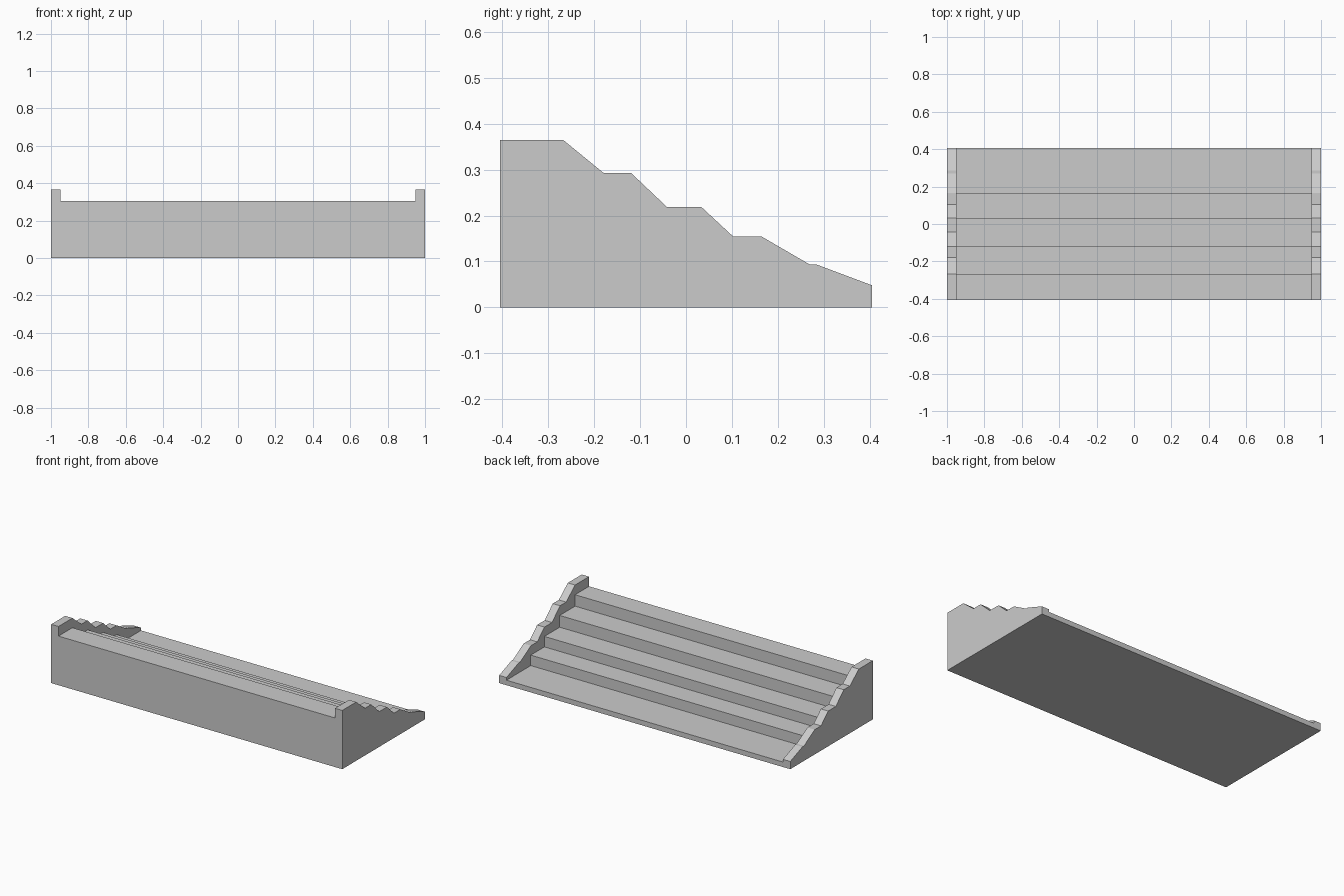
import bpy
import bmesh

if "Cube" in bpy.data.objects:
    bpy.data.objects.remove(bpy.data.objects["Cube"])


def extrude_profile(name, profile, half_width):
    """Extrude a closed (y, z) profile along x, centred on x = 0."""
    bm = bmesh.new()
    face = bm.faces.new([bm.verts.new((-half_width, y, z)) for y, z in profile])
    res = bmesh.ops.extrude_face_region(bm, geom=[face])
    verts = [v for v in res["geom"] if isinstance(v, bmesh.types.BMVert)]
    bmesh.ops.translate(bm, verts=verts, vec=(2 * half_width, 0, 0))
    bmesh.ops.recalc_face_normals(bm, faces=bm.faces)
    mesh = bpy.data.meshes.new(name)
    bm.to_mesh(mesh)
    bm.free()
    obj = bpy.data.objects.new(name, mesh)
    bpy.context.collection.objects.link(obj)
    return obj


DEPTH = 0.405

# Solid block with the side wall outline
wall_profile = [
    (-DEPTH, 0), (-DEPTH, 0.365), (-0.268, 0.365), (-0.18, 0.293),
    (-0.12, 0.293), (-0.042, 0.219), (0.033, 0.219), (0.103, 0.154),
    (0.165, 0.154), (0.27, 0.093), (0.285, 0.093), (DEPTH, 0.048), (DEPTH, 0),
]
stairs = extrude_profile("stairs_with_side_walls", wall_profile, 1.0)

# Stepped cutter that carves the treads between the walls
treads = [0.305, 0.234, 0.161, 0.096, 0.031]
risers = [-0.268, -0.117, 0.033, 0.167]
starts = [-DEPTH - 0.1] + risers
ends = risers + [DEPTH + 0.1]
step_profile = []
for z, y0, y1 in zip(treads, starts, ends):
    step_profile += [(y0, z), (y1, z)]
step_profile += [(DEPTH + 0.1, 0.6), (-DEPTH - 0.1, 0.6)]
cutter = extrude_profile("step_cutter", step_profile, 0.95)
cutter.hide_render = True

# Carve the steps, then drop the cutter
mod = stairs.modifiers.new("carve_steps", "BOOLEAN")
mod.operation = "DIFFERENCE"
mod.solver = "EXACT"
mod.object = cutter
bpy.context.view_layer.objects.active = stairs
bpy.ops.object.modifier_apply(modifier=mod.name)
bpy.data.objects.remove(cutter)
